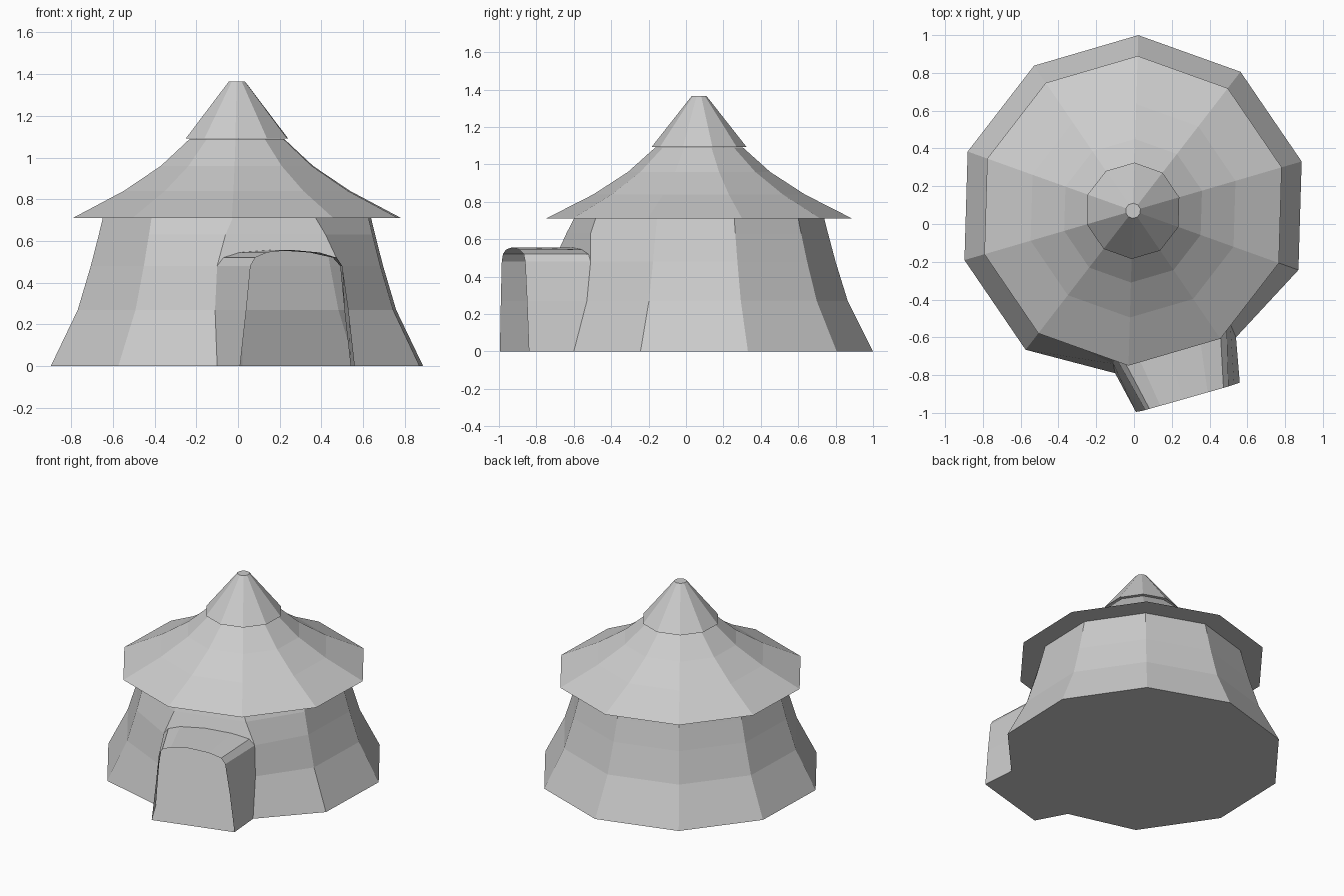
import bpy, bmesh, math
from mathutils import Vector

SIDES = 10
START = math.radians(88.3)
CENTRE = Vector((-0.005, 0.07, 0))

cube = bpy.data.objects.get("Cube")
if cube:
    bpy.data.objects.remove(cube, do_unlink=True)

# Single plain material
grey = bpy.data.materials.new("plain_grey")
grey.use_nodes = True
colour = (0.6, 0.6, 0.6, 1)
grey.diffuse_color = colour
grey.node_tree.nodes["Principled BSDF"].inputs["Base Color"].default_value = colour


def ring(radius, z):
    """Points of a ten-sided ring around the hut's axis."""
    return [CENTRE + Vector((radius * math.cos(START + i * math.tau / SIDES),
                             radius * math.sin(START + i * math.tau / SIDES), z))
            for i in range(SIDES)]


def bridge(bm, low, high, closed=True, skip=()):
    """Quads between two rows of vertices."""
    n = len(low)
    for i in range(n if closed else n - 1):
        if i not in skip:
            j = (i + 1) % n
            bm.faces.new((low[i], low[j], high[j], high[i]))


def finish(bm, name):
    mesh = bpy.data.meshes.new(name)
    bm.to_mesh(mesh)
    bm.free()
    mesh.materials.append(grey)
    obj = bpy.data.objects.new(name, mesh)
    bpy.context.collection.objects.link(obj)
    return obj


def lathe(name, profile, cap_top=False):
    """Faceted turned shape from (radius, height) pairs."""
    bm = bmesh.new()
    rows = [[bm.verts.new(p) for p in ring(r, z)] for r, z in profile]
    for low, high in zip(rows, rows[1:]):
        bridge(bm, low, high)
    if cap_top:
        bm.faces.new(rows[-1])
    return finish(bm, name)


# Hut walls, hollow, with the two columns beside the doorway pulled outward
LEFT, RIGHT = 5, 6
profile = [(0.93, 0), (0.795, 0.27), (0.73, 0.48), (0.69, 0.63), (0.67, 0.71)]
left_column = [(-0.10, -0.79), (-0.11, -0.74), (-0.10, -0.70), (-0.06, -0.64)]
right_column = [(0.54, -0.60), (0.51, -0.53), (0.49, -0.51), (0.42, -0.51)]

bm = bmesh.new()
rows = []
for level, (r, z) in enumerate(profile):
    points = ring(r, z)
    if level < len(left_column):
        points[LEFT] = Vector((*left_column[level], z))
        points[RIGHT] = Vector((*right_column[level], z))
    rows.append([bm.verts.new(p) for p in points])
for level, (low, high) in enumerate(zip(rows, rows[1:])):
    bridge(bm, low, high, skip=(LEFT,) if level < 3 else ())

# Entrance porch: an arched tunnel joined to the walls
arch = [(0.05, 0.52), (0.18, 0.545), (0.45, 0.557), (0.75, 0.545), (0.94, 0.52)]


def arch_verts(a, b):
    verts = []
    for t, z in arch:
        p = a.co.lerp(b.co, t)
        p.z = z
        verts.append(bm.verts.new(p))
    return verts


foot_l, foot_r = bm.verts.new((0.01, -0.995, 0)), bm.verts.new((0.56, -0.84, 0))
knee_l, knee_r = bm.verts.new((0.04, -0.99, 0.27)), bm.verts.new((0.53, -0.85, 0.27))
head_l, head_r = bm.verts.new((0.06, -0.985, 0.48)), bm.verts.new((0.50, -0.86, 0.48))
front_arch = arch_verts(head_l, head_r)
back_arch = arch_verts(rows[2][LEFT], rows[2][RIGHT])
front = [foot_l, knee_l, head_l, *front_arch, head_r, knee_r, foot_r]
back = ([rows[k][LEFT] for k in range(3)] + back_arch
        + [rows[k][RIGHT] for k in (2, 1, 0)])
bridge(bm, front, back, closed=False)

# Wall over the arch
bm.faces.new([rows[2][LEFT], *back_arch, rows[2][RIGHT], rows[3][RIGHT], rows[3][LEFT]])

# Floor, running out to the porch opening
floor = rows[0][:RIGHT] + [foot_l, foot_r] + rows[0][RIGHT:]
bm.faces.new(list(reversed(floor)))
bmesh.ops.recalc_face_normals(bm, faces=bm.faces)
finish(bm, "hut_walls")

# Flared main roof with flat eaves
lathe("main_roof", [(0.67, 0.71), (0.82, 0.71), (0.565, 0.84), (0.38, 0.96), (0.235, 1.09)])

# Small cone on top
lathe("roof_cap", [(0.225, 1.092), (0.255, 1.092), (0.04, 1.365)], cap_top=True)
